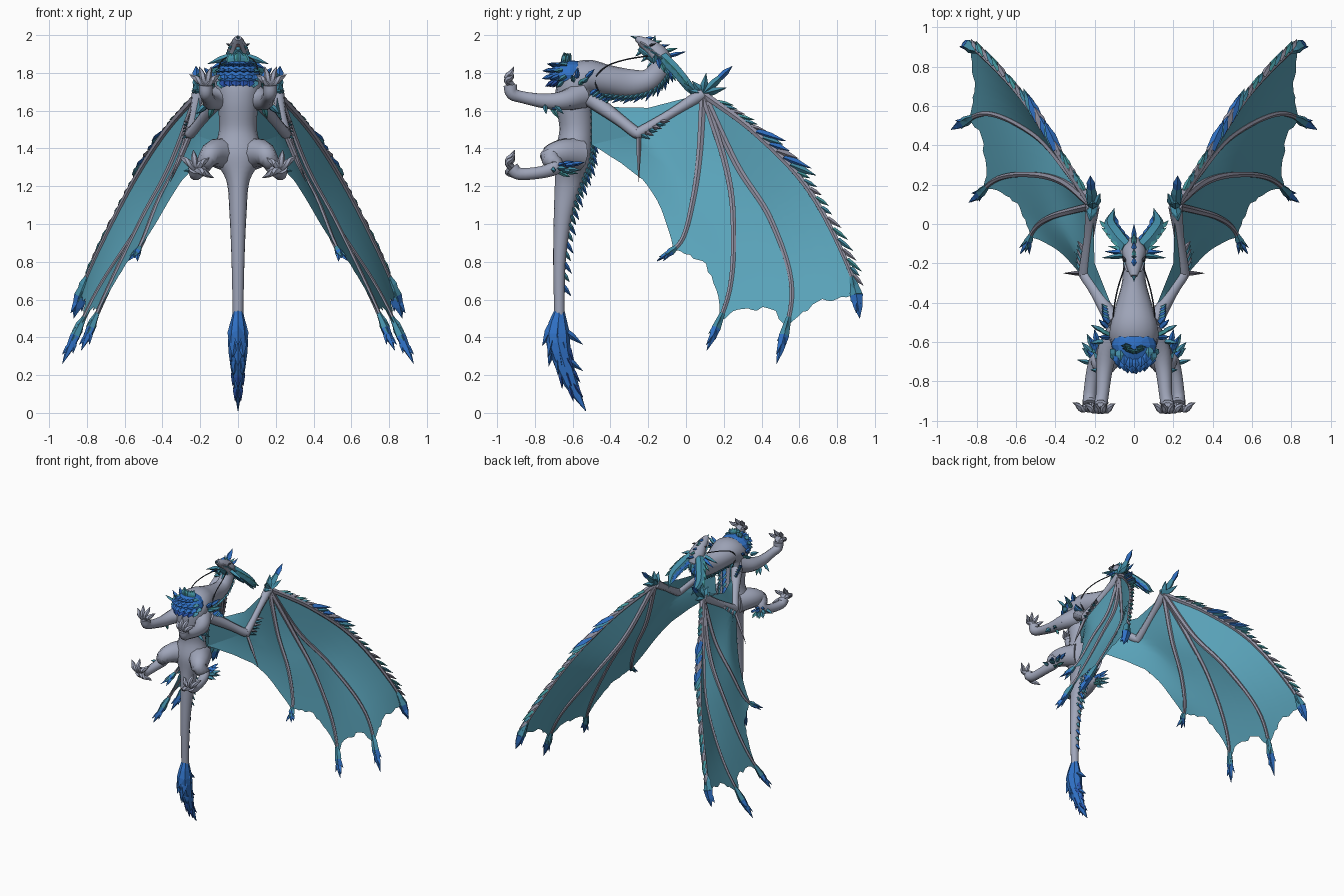
import bpy, bmesh, math, random
from mathutils import Vector

random.seed(4)
cube = bpy.data.objects.get("Cube")
if cube:
    bpy.data.objects.remove(cube)

# Colours, shared by every part
COLOURS = [("grey_skin", (.35, .38, .49)), ("wing_bone", (.28, .28, .36)),
           ("wing_skin", (.10, .36, .48)), ("blue_feather", (.03, .17, .58)),
           ("deep_blue", (.02, .08, .38)), ("teal_scale", (.06, .28, .40)),
           ("sea_green", (.06, .33, .36)), ("dusky_mouth", (.2, .14, .16)),
           ("dark_line", (.04, .05, .07))]
MATS = []
for name, rgb in COLOURS:
    m = bpy.data.materials.new(name)
    m.use_nodes = True
    m.diffuse_color = (*rgb, 1)
    bsdf = m.node_tree.nodes["Principled BSDF"]
    bsdf.inputs["Base Color"].default_value = (*rgb, 1)
    bsdf.inputs["Roughness"].default_value = .7
    MATS.append(m)
SKIN, BONE, WEB, BLUE, DEEP, TEAL, SEA, MOUTH, DARK = range(len(MATS))


def finish(name, bm, mirror=False, smooth=False):
    bmesh.ops.recalc_face_normals(bm, faces=bm.faces)
    mesh = bpy.data.meshes.new(name)
    bm.to_mesh(mesh)
    bm.free()
    for m in MATS:
        mesh.materials.append(m)
    ob = bpy.data.objects.new(name, mesh)
    bpy.context.collection.objects.link(ob)
    if mirror:
        ob.modifiers.new("Mirror", "MIRROR")
    if smooth:
        bpy.ops.object.select_all(action="DESELECT")
        ob.select_set(True)
        bpy.context.view_layer.objects.active = ob
        bpy.ops.object.shade_smooth_by_angle(angle=math.radians(50))


def curve(points, n=5):
    """Smooth path through points of any dimension."""
    p = [Vector(q) for q in points]
    p = [p[0] * 2 - p[1]] + p + [p[-1] * 2 - p[-2]]
    out = []
    for i in range(1, len(p) - 2):
        a, b, c, d = p[i - 1:i + 3]
        for k in range(n):
            t = k / n
            out.append(b + (c - a) * (t / 2) + (a * 2 - b * 5 + c * 4 - d) * (t * t / 2)
                       + (b * 3 - a - c * 3 + d) * (t ** 3 / 2))
    return out + [p[-2]]


def frames(path):
    """Position, tangent, side and back direction along a path."""
    out = []
    for i, q in enumerate(path):
        t = (path[min(i + 1, len(path) - 1)].xyz - path[max(i - 1, 0)].xyz).normalized()
        ref = Vector((1, 0, 0)) if abs(t.x) < .9 else Vector((0, 0, 1))
        u = (ref - t * ref.dot(t)).normalized()
        out.append((q.xyz, t, u, t.cross(u)))
    return out


def tube(bm, path, mat, sides=8):
    """Sweep an ellipse; path items are x, y, z, half width, half depth."""
    rings = []
    for q, (c, t, u, v) in zip(path, frames(path)):
        rings.append([bm.verts.new(c + u * math.cos(a) * max(q[3], .001)
                                   + v * math.sin(a) * max(q[-1], .001))
                      for a in (math.tau * k / sides for k in range(sides))])
    faces = [bm.faces.new(rings[0]), bm.faces.new(rings[-1])]
    for a, b in zip(rings, rings[1:]):
        for k in range(sides):
            j = (k + 1) % sides
            faces.append(bm.faces.new((a[k], a[j], b[j], b[k])))
    for f in faces:
        f.material_index = mat


def spike(bm, base, direction, length, r, mat, flat=.6):
    """Leaf-shaped scale."""
    base, d = Vector(base), Vector(direction).normalized()
    tube(bm, [Vector((*base, r * .7, r * flat)),
              Vector((*(base + d * length * .45), r * .75, r * flat)),
              Vector((*(base + d * length), 0, 0))], mat, 4)


# Tail, trunk and neck in one sweep
trunk = curve([(0, y, z, w, d) for y, z, w, d in (
    (-.67, .48, .027, .027), (-.67, .8, .034, .033), (-.65, 1.05, .045, .05),
    (-.62, 1.23, .062, .075), (-.595, 1.36, .13, .1), (-.58, 1.5, .1, .09),
    (-.59, 1.65, .11, .1), (-.58, 1.74, .125, .1), (-.52, 1.775, .12, .095),
    (-.42, 1.76, .095, .083), (-.3, 1.745, .062, .075), (-.2, 1.76, .055, .06),
    (-.14, 1.82, .05, .055), (-.13, 1.88, .05, .05))])
bm = bmesh.new()
tube(bm, trunk, SKIN, 16)
finish("trunk_and_neck", bm, smooth=True)

# Row of scales down the back
bm = bmesh.new()
for i, (c, t, u, v) in enumerate(frames(trunk)):
    if 2 < i < len(trunk) - 3:
        spike(bm, c + v * (trunk[i][4] - .012), v - t * 1.3, .06 + .015 * (i % 2), .02,
              (TEAL, BLUE)[i % 2])
        if i > 8:
            for s in (-1, 1):
                spike(bm, c + v * trunk[i][4] * .85 + u * s * trunk[i][3] * .45,
                      v - t * 1.5 + u * s * .4, .045, .013, TEAL)
finish("back_scales", bm)

# Feathered tail tip: smooth core with a few large blades
bm = bmesh.new()
plume = curve([(0, -.67, .54, .026, .028), (0, -.68, .42, .05, .065), (0, -.665, .32, .05, .055),
               (0, -.61, .16, .026, .038), (0, -.53, .01, .002, .002)], 2)
tube(bm, plume, BLUE, 8)
for i, (c, t, u, v) in enumerate(frames(plume)[1:-2]):
    for k in range(4):
        a = math.tau * (k + .5 * (i % 2)) / 4
        out = u * math.cos(a) * .55 + v * math.sin(a)
        spike(bm, c + out * plume[i + 1][3] * .5, t + out * (.42 - .03 * i), .14 - .008 * i,
              .042 - .004 * i, DEEP if i > 3 or (i > 1 and math.sin(a) < -.5) else BLUE)
for z in (.44, .3):
    spike(bm, (0, -.65, z), (0, 1, -.75), .13, .03, BLUE)
finish("tail_plume", bm)

# Head, facing up and forward, with a scaly jaw
bm = bmesh.new()
tube(bm, curve([(0, -.11, 1.83, .045, .05), (0, -.14, 1.89, .062, .055),
                (0, -.185, 1.935, .048, .042), (0, -.23, 1.965, .034, .028),
                (0, -.265, 1.985, .018, .014)], 3), SKIN, 10)
tube(bm, curve([(0, -.16, 1.86, .04, .02), (0, -.21, 1.9, .03, .018),
                (0, -.25, 1.93, .012, .01)], 3), TEAL, 8)
tube(bm, curve([(0, -.17, 1.895, .034, .02), (0, -.215, 1.93, .026, .016),
                (0, -.25, 1.958, .012, .01)], 3), MOUTH, 8)
finish("head", bm, smooth=True)

bm = bmesh.new()
for k in range(5):
    spike(bm, (0, -.09 - .03 * k, 1.89 + .022 * k), (0, .8, .2), .09 - .012 * k, .018,
          (BLUE, SEA)[k % 2])
spike(bm, (0, -.25, 1.98), (0, -.9, .3), .045, .012, TEAL)
spike(bm, (0, -.17, 1.94), (0, .1, 1), .06, .018, TEAL)
for k in range(3):
    spike(bm, (0, -.17 - .03 * k, 1.86 + .03 * k), (0, -.7, -.6), .05, .016, TEAL)
finish("crest", bm)

# Horns, cheek frill, eyes
bm = bmesh.new()
horn = curve([(.035, -.12, 1.88, .034, .034), (.085, -.06, 1.82, .04, .032),
              (.12, .0, 1.75, .034, .028), (.1, .08, 1.67, 0, 0)], 4)
tube(bm, horn, TEAL, 6)
for c, t, u, v in frames(horn)[1:9:2]:
    spike(bm, c - u * .02, t - u * .25, .09, .026, BLUE)
    spike(bm, c + u * .02, t + u * .35, .07, .02, SEA)
for k in range(6):
    spike(bm, (.04, -.16 + .014 * k, 1.89 - .015 * k), (1, -.1 + .16 * k, -.35 - .16 * k),
          .13 - .009 * k, .022, (TEAL, BLUE, SEA)[k % 3])
    spike(bm, (.04 + .014 * k, -.11 + .018 * k, 1.86 - .022 * k), (.1, .8, -1), .09, .022,
          (BLUE, TEAL)[k % 2])
    spike(bm, (.052 - .005 * k, -.15 - .018 * k, 1.89 + .014 * k), (.35, .7, -.4), .055, .015,
          (TEAL, SKIN)[k % 2])
spike(bm, (.045, -.19, 1.945), (.4, .8, .3), .035, .011, DARK)
finish("horns_and_frill", bm, True)

# Long thin whiskers
bm = bmesh.new()
tube(bm, curve([(.09, -.46, 1.69, .004), (.105, -.48, 1.77, .004), (.1, -.42, 1.835, .004),
                (.08, -.32, 1.87, .004), (.04, -.2, 1.89, .004)]), DARK, 5)
finish("whiskers", bm, True)

# Chest ruff: a feathered dome ending in a point
bm = bmesh.new()
centre, size = Vector((0, -.615, 1.79)), Vector((.115, .11, .078))
bmesh.ops.create_uvsphere(bm, u_segments=12, v_segments=8, radius=1)
for v in bm.verts:
    v.co = centre + v.co * size
for f in bm.faces:
    f.material_index = BLUE
for row in range(5):
    for k in range(7):
        az = math.radians(-78 + 24 * k + 12 * (row % 2))
        el = math.radians(-30 + 25 * row)
        n = Vector((math.sin(az) * math.cos(el), -math.cos(az) * math.cos(el), math.sin(el)))
        lift = Vector((0, .4, .3)) if row > 3 else Vector((-n.x, -.8, -.5))
        rim = k in (0, 6) or row > 3
        spike(bm, centre + n * size * .92, n + lift, .05, .034,
              (TEAL, SEA)[k % 2] if rim else DEEP if row == 0 else BLUE, .35)
finish("chest_ruff", bm)


# Limbs with splayed digits
def limb(name, points, palm, digits, tufts):
    bm = bmesh.new()
    tube(bm, curve([(*p, p[3]) for p in points], 4), SKIN, 10)
    for d in digits:
        d = Vector(d)
        a, side = Vector(palm), Vector((0, -.022, 0))
        tube(bm, curve([(*a, .022), (*(a + d * .5 + side), .018), (*(a + d * .8), .014),
                        (*(a + d * 1.15 - side * .6), .001)], 3), SKIN, 6)
    finish(name, bm, True, True)
    bm = bmesh.new()
    for base, d in tufts:
        for k in range(5):
            off = Vector((.02 * math.cos(k * 2), .018 * (k - 2), .02 * math.sin(k * 2)))
            spike(bm, Vector(base) + off, Vector(d) + off * 12, .07, .02,
                  (TEAL, BLUE, SEA)[k % 3])
    finish(name + "_tufts", bm, True)


limb("front_legs", [(.07, -.56, 1.68, .075), (.13, -.64, 1.655, .055), (.15, -.74, 1.65, .042),
                    (.16, -.86, 1.67, .033), (.17, -.92, 1.69, .035), (.17, -.93, 1.735, .038)],
     (.17, -.925, 1.735), [(-.065, 0, .05), (-.025, 0, .085), (.03, 0, .085), (.075, 0, .05)],
     [((.15, -.71, 1.63), (.4, .5, -.6)), ((.14, -.56, 1.76), (.8, .3, .5))])
limb("hind_legs", [(.06, -.57, 1.37, .09), (.12, -.66, 1.375, .075), (.155, -.72, 1.355, .055),
                   (.185, -.69, 1.305, .042), (.21, -.76, 1.275, .034), (.225, -.88, 1.265, .034),
                   (.225, -.92, 1.295, .038)],
     (.225, -.92, 1.295), [(-.085, 0, -.045), (-.065, 0, .05), (.01, 0, .085), (.075, 0, .06)],
     [((.19, -.64, 1.295), (.3, .9, 0)), ((.2, -.67, 1.29), (.5, .6, -.1))])

# Wing bones: arm and four fingers
SHOULDER, ELBOW, WRIST = (.1, -.5, 1.66), (.25, -.25, 1.48), (.21, .09, 1.69)
HIP = (.08, -.5, 1.42)
fingers = [curve([WRIST, *pts], 8) for pts in (
    [(.39, .37, 1.48), (.575, .65, 1.18), (.78, .865, .76), (.87, .92, .5)],
    [(.34, .27, 1.31), (.5, .45, 1.02), (.74, .56, .65), (.93, .48, .26)],
    [(.355, .21, 1.31), (.51, .25, 1.02), (.69, .23, .65), (.83, .11, .33)],
    [(.3, .07, 1.36), (.42, .035, 1.12), (.5, -.02, .92), (.55, -.12, .82)])]
bm = bmesh.new()
tube(bm, curve([(*SHOULDER, .045), (.19, -.35, 1.55, .032), (.245, -.265, 1.485, .031),
                (.25, -.235, 1.49, .03), (.23, -.07, 1.59, .025), (*WRIST, .036)], 4), SKIN, 8)
for f in fingers:
    n = len(f) - 1
    tube(bm, [Vector((*p, .021 - .01 * i / n)) for i, p in enumerate(f[:-4])], BONE, 6)
finish("wing_bones", bm, True, True)

# Wing skin panels with ragged trailing edges
bm = bmesh.new()


def at(path, t):
    x = min(max(t, 0), 1) * (len(path) - 1)
    i = min(int(x), len(path) - 2)
    return path[i].lerp(path[i + 1], x - i)


def panel(a, b, hollow, ragged, cols=14, rows=16):
    grid = []
    for i in range(cols + 1):
        s = i / cols
        end = 1 - hollow * math.sin(math.pi * s)
        if 0 < i < cols:
            end -= random.uniform(0, ragged)
        grid.append([bm.verts.new(at(a, end * j / rows).lerp(at(b, end * j / rows), s))
                     for j in range(rows + 1)])
    for p, q in zip(grid, grid[1:]):
        for j in range(rows):
            bm.faces.new((p[j], q[j], q[j + 1], p[j + 1]))


def straight(*points):
    return [Vector(q) for q in points]


webs = [f[:int(len(f) * .88)] for f in fingers]
for a, b, hollow in zip(webs, webs[1:], (.03, .05, .12)):
    panel(a, b, hollow, .03)
panel(webs[3], straight(WRIST, ELBOW, HIP), .2, .012)
panel(straight(ELBOW, SHOULDER), straight(ELBOW, HIP), 0, 0, 4, 4)
panel(straight(SHOULDER, ELBOW, WRIST),
      straight((.1, -.45, 1.62), (.2, -.2, 1.615), WRIST), 0, 0, 4, 8)
bmesh.ops.remove_doubles(bm, verts=bm.verts, dist=.0005)
for f in bm.faces:
    f.material_index = WEB
finish("wing_skins", bm, True, True)

# Wing feathers: teal sleeves with blue finger tips
bm = bmesh.new()
for f, size, n in zip(fingers, (.036, .028, .025, .022), (8, 6, 6, 6)):
    base, mid, tip = f[-n], f[-n // 2 - 1], f[-1]
    d = (tip - base).normalized()
    tube(bm, [Vector((*base, .014)), Vector((*mid, size))], TEAL, 5)
    tube(bm, [Vector((*mid, size)), Vector((*mid.lerp(tip, .5), size * .7)),
              Vector((*tip, .001))], BLUE, 5)
    for k in range(6):
        out = Vector((math.cos(k * 2.4), math.sin(k * 2.4), .2))
        spike(bm, base.lerp(tip, .05 + .1 * k), d + out * .35, .085, size * .75,
              TEAL if k < 3 else BLUE)
# Leading edge, wrist, elbow and shoulder feathers
for i, (c, t, u, v) in enumerate(frames(fingers[0])):
    if 1 < i < 26:
        big = 1.8 if 7 < i < 14 else 1.1
        spike(bm, c + Vector((0, .008, .006)), t + Vector((0, .3, .3)),
              random.uniform(.06, .1) * big, .018 * big,
              (BLUE, TEAL, BLUE, BONE)[i % 4] if big > 1.5 else (TEAL, BONE, SEA)[i % 3])
w = Vector(WRIST)
for d, length in (((.05, .8, .75), .2), ((0, .15, 1), .11), ((.1, -.6, .7), .09),
                  ((.2, 1, .25), .13), ((-.3, .5, .5), .1), ((.2, -1, .2), .08)):
    spike(bm, w, d, length, .035, TEAL)
spike(bm, w + Vector((.008, .09, .085)), (.05, .8, .75), .09, .028, BLUE)
spike(bm, ELBOW, (.42, 0, -1), .28, .018, BONE)
for k in range(6):
    spike(bm, Vector(ELBOW).lerp(w, .06 * k), (.4, .5, -.25 + .05 * k), .08, .02,
          (TEAL, BONE)[k % 2])
    spike(bm, Vector(SHOULDER) + Vector((.03, .012 * k, .03 - .012 * k)), (.6, .6, .5), .055, .02,
          (BLUE, TEAL)[k % 2])
finish("wing_feathers", bm, True)
